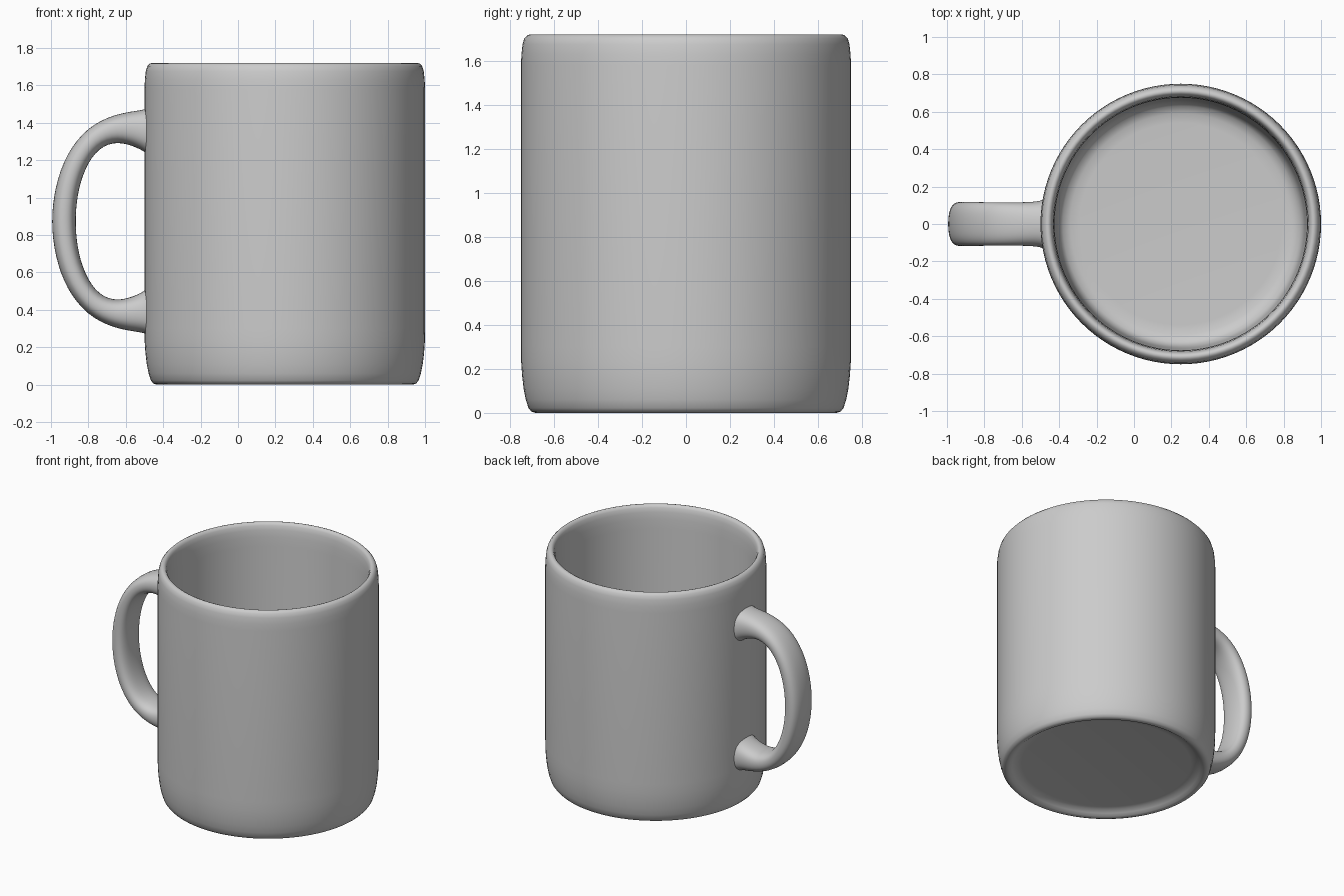
import bpy, bmesh, math
from mathutils import Vector

if "Cube" in bpy.data.objects:
    bpy.data.objects.remove(bpy.data.objects["Cube"])

CX = 0.25  # axis of the cup


def finish(name, bm):
    bmesh.ops.recalc_face_normals(bm, faces=bm.faces)
    mesh = bpy.data.meshes.new(name)
    bm.to_mesh(mesh)
    bm.free()
    obj = bpy.data.objects.new(name, mesh)
    bpy.context.collection.objects.link(obj)
    for p in mesh.polygons:
        p.use_smooth = True
    return obj


def lathe(name, profile, steps=96):
    bm = bmesh.new()
    vs = [bm.verts.new((CX + r, 0, z)) for r, z in profile]
    es = [bm.edges.new(pair) for pair in zip(vs, vs[1:])]
    bmesh.ops.spin(bm, geom=vs + es, cent=(CX, 0, 0), axis=(0, 0, 1),
                   angle=math.tau, steps=steps, use_duplicate=False)
    bmesh.ops.remove_doubles(bm, verts=bm.verts, dist=1e-4)
    return finish(name, bm)


# Cup: recessed base, rounded foot, straight wall, rounded lip, hollow inside
lathe("cup_body", [
    (0, 0.04), (0.58, 0.04), (0.62, 0.035), (0.645, 0.018), (0.665, 0.004),
    (0.685, 0.0), (0.703, 0.006), (0.716, 0.022), (0.728, 0.06),
    (0.738, 0.11), (0.745, 0.17), (0.749, 0.23), (0.75, 0.30),
    (0.75, 1.58), (0.748, 1.63), (0.743, 1.675), (0.735, 1.702),
    (0.722, 1.716), (0.71, 1.72), (0.698, 1.715), (0.689, 1.70),
    (0.682, 1.67), (0.678, 1.62), (0.675, 1.55),
    (0.665, 0.30), (0.66, 0.20), (0.65, 0.15), (0.63, 0.12),
    (0.59, 0.103), (0.54, 0.10), (0, 0.10)])

# Handle: rounded sections lofted between outer and inner edge curves,
# upper half listed (x, z outer, x, z inner, half width) then mirrored
MID = 0.873
upper = [
    (-0.455, 1.50, -0.455, 1.205, 0.15), (-0.49, 1.474, -0.49, 1.235, 0.128),
    (-0.54, 1.466, -0.53, 1.262, 0.12), (-0.66, 1.447, -0.64, 1.302, 0.117),
    (-0.805, 1.38, -0.745, 1.268, 0.118), (-0.92, 1.235, -0.82, 1.155, 0.12),
    (-0.98, 1.06, -0.86, 1.01, 0.12), (-1.002, MID, -0.869, MID, 0.12)]
lower = [(a, 2 * MID - b, c, 2 * MID - d, w) for a, b, c, d, w in upper[-2::-1]]

N = 16
bm = bmesh.new()
rings = []
for ox, oz, ix, iz, w in upper + lower:
    outer, inner = Vector((ox, 0, oz)), Vector((ix, 0, iz))
    mid, half = (outer + inner) / 2, (outer - inner) / 2
    ring = []
    for i in range(N):
        t = math.tau * i / N
        c, s = (math.copysign(abs(f) ** 0.8, f) for f in (math.cos(t), math.sin(t)))
        ring.append(bm.verts.new(mid + half * c + Vector((0, w * s, 0))))
    rings.append(ring)
for a, b in zip(rings, rings[1:]):
    for i in range(N):
        j = (i + 1) % N
        bm.faces.new((a[i], a[j], b[j], b[i]))
handle = finish("handle", bm)
sub = handle.modifiers.new("smooth", 'SUBSURF')
sub.levels = sub.render_levels = 2
